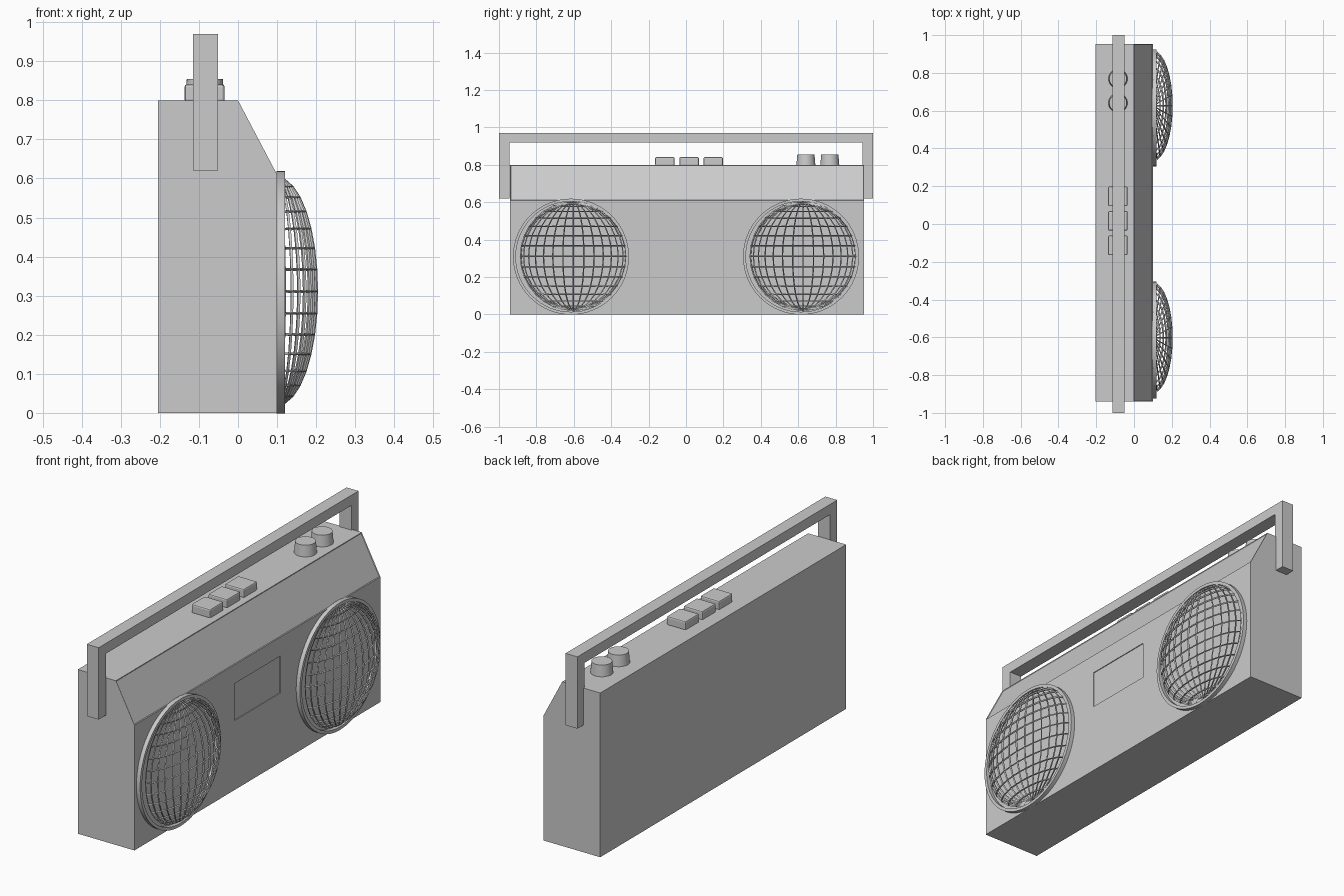
import bpy, bmesh
from math import pi, sin, cos
from mathutils import Matrix, Vector

if "Cube" in bpy.data.objects:
    bpy.data.objects.remove(bpy.data.objects["Cube"])


def finish(bm, name):
    bmesh.ops.recalc_face_normals(bm, faces=bm.faces)
    mesh = bpy.data.meshes.new(name)
    bm.to_mesh(mesh)
    bm.free()
    ob = bpy.data.objects.new(name, mesh)
    bpy.context.collection.objects.link(ob)
    return ob


def prism(name, points, offset):
    """Closed outline extruded along an offset vector."""
    bm = bmesh.new()
    face = bm.faces.new([bm.verts.new(p) for p in points])
    ext = bmesh.ops.extrude_face_region(bm, geom=[face])
    bmesh.ops.translate(bm, vec=offset, verts=[v for v in ext["geom"] if isinstance(v, bmesh.types.BMVert)])
    return finish(bm, name)


def box(name, lo, hi):
    (x0, y0, z0), (x1, y1, z1) = lo, hi
    return prism(name, [(x0, y0, z0), (x1, y0, z0), (x1, y1, z0), (x0, y1, z0)], (0, 0, z1 - z0))


def shade(ob):
    bpy.ops.object.select_all(action='DESELECT')
    ob.select_set(True)
    bpy.context.view_layer.objects.active = ob
    bpy.ops.object.shade_smooth_by_angle()


# Body with sloped upper front
Y0, Y1 = -0.94, 0.953
profile = [(-0.205, 0), (0.1, 0), (0.1, 0.61), (0, 0.8), (-0.205, 0.8)]
body = prism("body", [(x, Y0, z) for x, z in profile], (0, Y1 - Y0, 0))

# Shallow recess of the sloped panel
bm = bmesh.new()
bm.from_mesh(body.data)
slope = [f for f in bm.faces if f.normal.x > 0.5 and f.normal.z > 0.2]
bmesh.ops.inset_region(bm, faces=slope, thickness=0.005)
bmesh.ops.translate(bm, vec=slope[0].normal * -0.003, verts=slope[0].verts)
bm.to_mesh(body.data)
bm.free()

# Tape door recess
cutter = box("tape_door_cutter", (0.096, -0.17, 0.338), (0.15, 0.183, 0.518))
cutter.hide_render = True
cutter.hide_set(True)
mod = body.modifiers.new("tape_door", 'BOOLEAN')
mod.operation = 'DIFFERENCE'
mod.object = cutter

# Carrying handle
outline = [(-1, 0.62), (-0.945, 0.62), (-0.945, 0.92), (0.945, 0.92),
           (0.945, 0.62), (1, 0.62), (1, 0.97), (-1, 0.97)]
prism("handle", [(-0.115, y, z) for y, z in outline], (0.064, 0, 0))

# Push buttons
for i, y in enumerate((-0.113, 0.017, 0.146)):
    b = box(f"button_{i + 1}", (-0.137, y - 0.052, 0.795), (-0.034, y + 0.052, 0.841))
    bev = b.modifiers.new("bevel", 'BEVEL')
    bev.width = 0.007
    bev.segments = 2

# Tapered knobs
for i, y in enumerate((0.641, 0.769)):
    bm = bmesh.new()
    bmesh.ops.create_cone(bm, cap_ends=True, segments=32, radius1=0.051, radius2=0.046, depth=0.06,
                          matrix=Matrix.Translation((-0.085, y, 0.825)))
    shade(finish(bm, f"knob_{i + 1}"))


# Speakers: rim ring plus domed wire grille
def speaker(side, y_ring, y_dome):
    bm = bmesh.new()
    n = 64
    section = [(0.31, 0.098), (0.31, 0.12), (0.295, 0.12), (0.295, 0.098)]
    loops = [[bm.verts.new((x, y_ring + r * cos(2 * pi * k / n), 0.309 + r * sin(2 * pi * k / n)))
              for k in range(n)] for r, x in section]
    for j in range(4):
        a, b = loops[j], loops[(j + 1) % 4]
        for k in range(n):
            bm.faces.new((a[k], a[(k + 1) % n], b[(k + 1) % n], b[k]))
    shade(finish(bm, f"{side}_speaker_rim"))

    bm = bmesh.new()
    bmesh.ops.create_uvsphere(bm, u_segments=32, v_segments=16, radius=1)
    bmesh.ops.delete(bm, geom=[v for v in bm.verts if v.co.x < 0.1 * (1 - v.co.z ** 2) ** 0.5
                               and abs(v.co.z) < 0.999], context='VERTS')
    for v in bm.verts:
        v.co = Vector((0.1 + 0.1 * v.co.x, y_dome + 0.288 * v.co.y, 0.311 + 0.288 * v.co.z))
    grille = finish(bm, f"{side}_speaker_grille")
    wire = grille.modifiers.new("wire", 'WIREFRAME')
    wire.thickness = 0.01
    wire.use_even_offset = False


speaker("left", -0.615, -0.602)
speaker("right", 0.615, 0.626)
